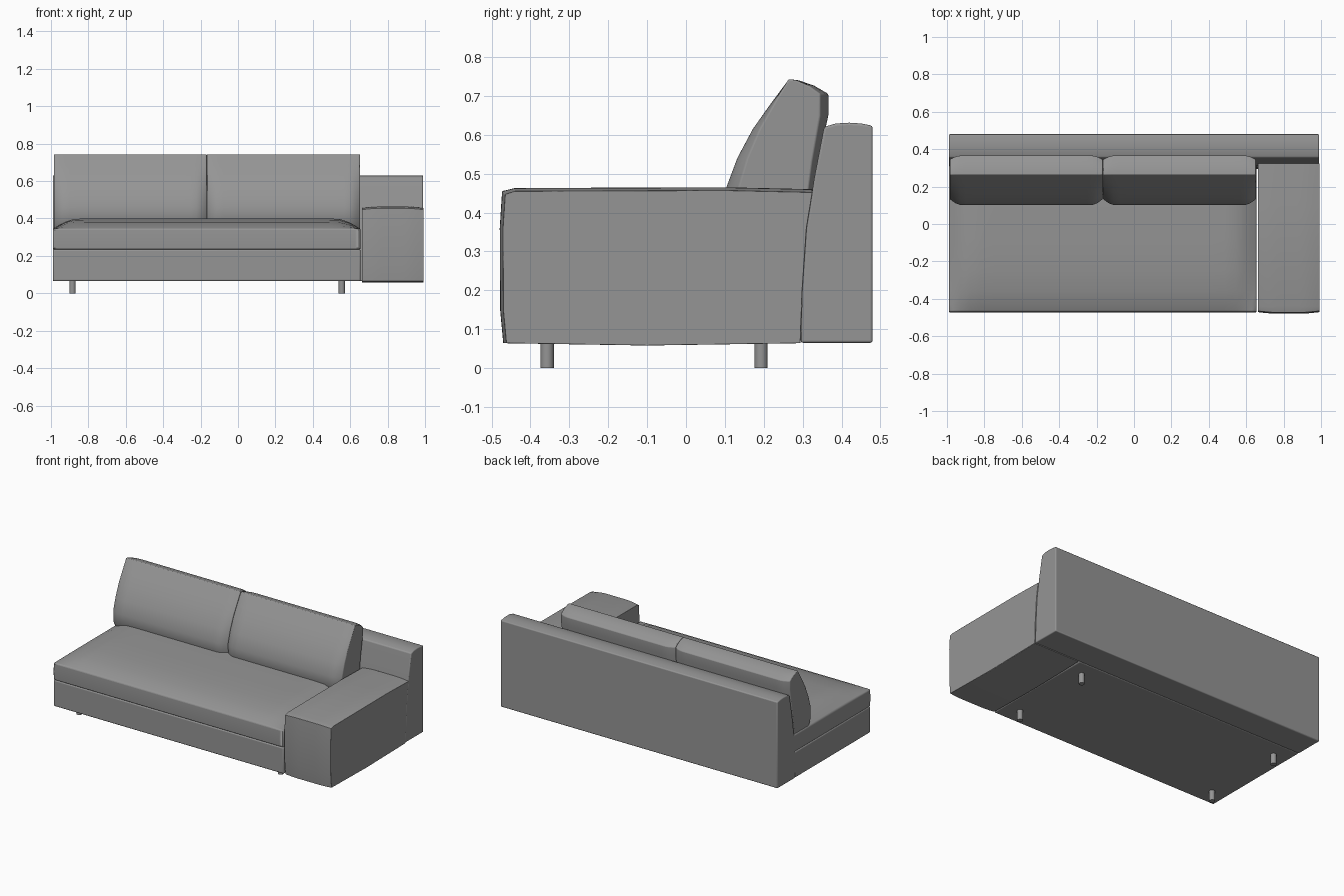
import bpy
import bmesh
import math

old = bpy.data.objects.get("Cube")
if old:
    bpy.data.objects.remove(old, do_unlink=True)

# One upholstery colour
fabric = bpy.data.materials.new("grey fabric")
fabric.use_nodes = True
GREY = (0.3, 0.3, 0.3, 1)
fabric.diffuse_color = GREY
fabric.node_tree.nodes["Principled BSDF"].inputs["Base Color"].default_value = GREY


def finish(obj, bevel=0.0):
    obj.data.materials.append(fabric)
    if bevel:
        mod = obj.modifiers.new("soft_edges", 'BEVEL')
        mod.width = bevel
        mod.segments = 3
        mod.limit_method = 'ANGLE'
        mod.angle_limit = math.radians(40)
    bpy.ops.object.select_all(action='DESELECT')
    obj.select_set(True)
    bpy.context.view_layer.objects.active = obj
    bpy.ops.object.shade_smooth_by_angle(angle=math.radians(40))


def ease(distance, width):
    """Rounded rise from 0 at an end to 1 at the given distance from it."""
    t = min(distance / width, 1)
    return math.sin(t * math.pi / 2)


def loft(name, profile, x0, x1, bevel, shape=None, sections=24):
    """Run a (y, z) profile along x; shape(y, z, d) adjusts it d from an end."""
    bm = bmesh.new()
    rings = []
    for i in range(sections + 1):
        x = x0 + (x1 - x0) * (1 - math.cos(math.pi * i / sections)) / 2
        d = min(x - x0, x1 - x)
        rings.append([bm.verts.new((x, *(shape(y, z, d) if shape else (y, z))))
                      for y, z in profile])
    n = len(profile)
    for a, b in zip(rings, rings[1:]):
        for j in range(n):
            k = (j + 1) % n
            bm.faces.new((a[j], a[k], b[k], b[j]))
    bm.faces.new(rings[0])
    bm.faces.new(rings[-1])
    bmesh.ops.recalc_face_normals(bm, faces=bm.faces)
    mesh = bpy.data.meshes.new(name)
    bm.to_mesh(mesh)
    bm.free()
    obj = bpy.data.objects.new(name, mesh)
    bpy.context.collection.objects.link(obj)
    finish(obj, bevel)


# Base frame under the seat
loft("seat_base", [(-0.47, 0.065), (-0.47, 0.235), (0.32, 0.235), (0.295, 0.065)],
     -0.99, 0.655, 0.008, sections=1)


# Long seat cushion, crowned towards the middle
def seat_crown(y, z, d):
    return y, z if z < 0.345 else 0.345 + (z - 0.345) * ease(d, 0.14)


loft("seat_cushion",
     [(-0.47, 0.235), (-0.473, 0.29), (-0.47, 0.345), (-0.43, 0.362), (-0.36, 0.38),
      (-0.25, 0.393), (-0.08, 0.4), (0.33, 0.4), (0.32, 0.235)],
     -0.99, 0.655, 0.008, seat_crown)

# Backrest with a leaning front and a slightly crowned top
loft("backrest",
     [(0.48, 0.065), (0.295, 0.065), (0.299, 0.2), (0.31, 0.36), (0.33, 0.49),
      (0.355, 0.62), (0.385, 0.629), (0.42, 0.631), (0.45, 0.629), (0.48, 0.623)],
     -0.99, 0.99, 0.006, sections=1)


# Arm block on the left side, softly padded
def arm_padding(y, z, d):
    e = ease(d, 0.1)
    if z > 0.44:
        z -= 0.008 * (1 - e)
    if y < -0.46:
        y += 0.008 * (1 - e)
    return y, z


loft("left_arm",
     [(-0.47, 0.064), (-0.478, 0.15), (-0.479, 0.36), (-0.473, 0.455), (-0.44, 0.463),
      (0.1, 0.465), (0.325, 0.46), (0.31, 0.36), (0.299, 0.2), (0.294, 0.064),
      (-0.1, 0.058)],
     0.662, 0.992, 0.012, arm_padding)


# Two leaning back cushions with pillowed ends
def pillow(y, z, d):
    s = 0.8 + 0.2 * ease(d, 0.06)
    return 0.26 + (y - 0.26) * s, z


for name, x0, x1 in (("right_back_cushion", -0.985, -0.167),
                     ("left_back_cushion", -0.165, 0.652)):
    loft(name,
         [(0.13, 0.34), (0.105, 0.38), (0.102, 0.46), (0.132, 0.54), (0.172, 0.615),
          (0.218, 0.68), (0.265, 0.743), (0.29, 0.74), (0.33, 0.726), (0.366, 0.705),
          (0.366, 0.65), (0.34, 0.53), (0.31, 0.34)],
         x0, x1, 0.012, pillow)

# Four short round legs
for side, x in (("right", -0.885), ("left", 0.555)):
    for end, y in (("front", -0.357), ("back", 0.193)):
        bpy.ops.mesh.primitive_cylinder_add(vertices=24, radius=0.017, depth=0.08,
                                            location=(x, y, 0.04))
        leg = bpy.context.object
        leg.name = end + "_" + side + "_leg"
        finish(leg)
